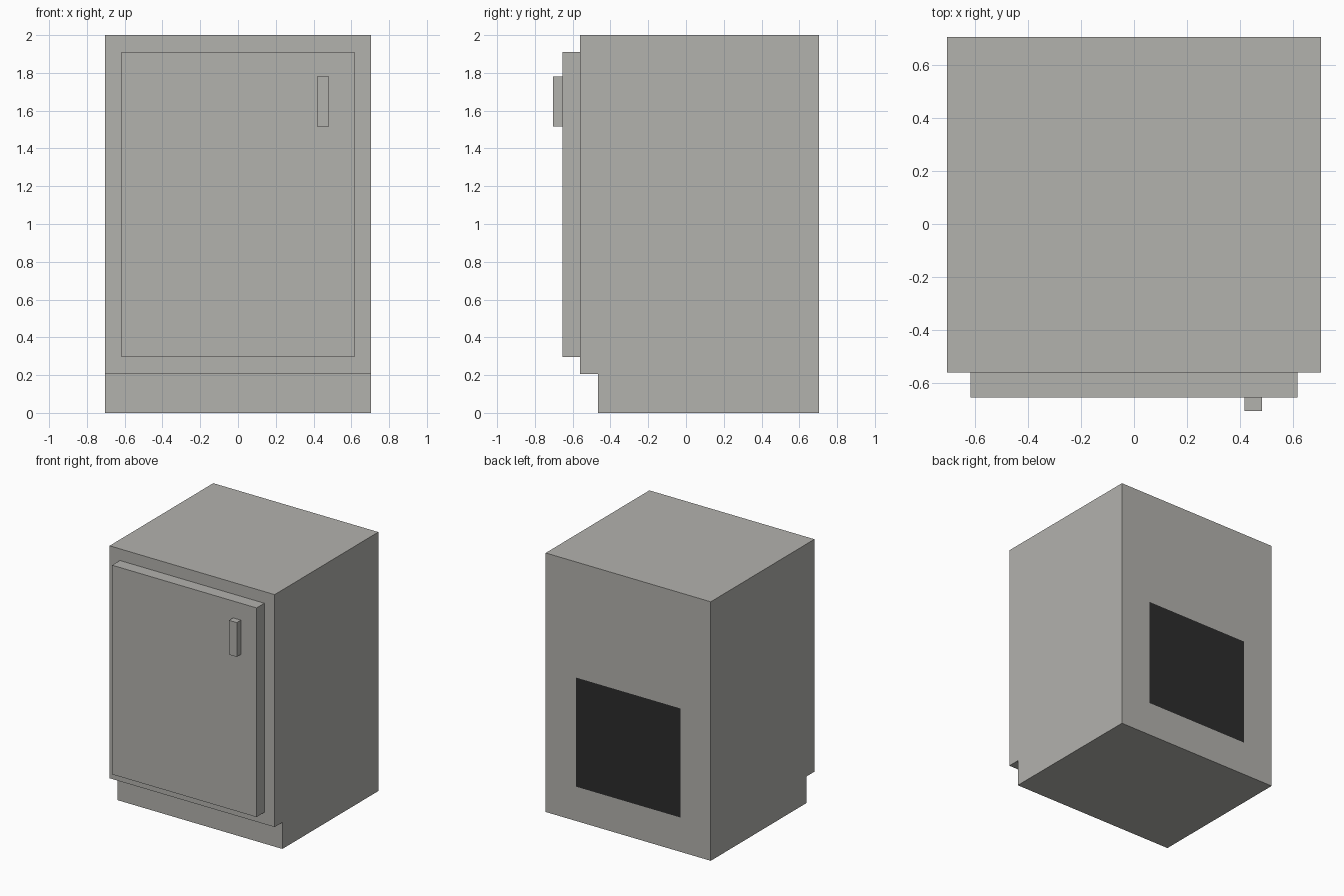
import bpy
import bmesh

cube = bpy.data.objects.get("Cube")
if cube:
    bpy.data.objects.remove(cube, do_unlink=True)


def material(name, rgb):
    mat = bpy.data.materials.new(name)
    mat.use_nodes = True
    color = (*rgb, 1.0)
    mat.diffuse_color = color
    mat.node_tree.nodes["Principled BSDF"].inputs["Base Color"].default_value = color
    return mat


grey = material("warm_grey", (0.45, 0.445, 0.42))
black = material("vent_black", (0.025, 0.025, 0.025))


def finish(name, bm, *mats):
    bmesh.ops.recalc_face_normals(bm, faces=bm.faces)
    mesh = bpy.data.meshes.new(name)
    bm.to_mesh(mesh)
    bm.free()
    for mat in mats:
        mesh.materials.append(mat)
    obj = bpy.data.objects.new(name, mesh)
    bpy.context.collection.objects.link(obj)


def box(name, low, high):
    bm = bmesh.new()
    bmesh.ops.create_cube(bm, size=1)
    for v in bm.verts:
        v.co = [h if c > 0 else l for c, l, h in zip(v.co, low, high)]
    finish(name, bm, grey)


HALF, FRONT, KICK = 0.705, -0.56, -0.465

# Cabinet body: side profile with a recessed toe kick, extruded across the width
bm = bmesh.new()
profile = [(KICK, 0), (HALF, 0), (HALF, 2), (FRONT, 2), (FRONT, 0.205), (KICK, 0.205)]
side = bm.faces.new([bm.verts.new((-HALF, y, z)) for y, z in profile])
swept = bmesh.ops.extrude_face_region(bm, geom=[side], use_keep_orig=True)["geom"]
for v in swept:
    if isinstance(v, bmesh.types.BMVert):
        v.co.x = HALF
bmesh.ops.recalc_face_normals(bm, faces=bm.faces)

# Dark rear vent panel, inset flush in the back face
bm.normal_update()
back = next(f for f in bm.faces if f.normal.y > 0.9)
bmesh.ops.inset_individual(bm, faces=[back], thickness=0.2)
for v in back.verts:
    v.co.x = 0.446 if v.co.x > 0 else -0.446
    v.co.z = 1.107 if v.co.z > 1 else 0.265
back.material_index = 1
finish("cabinet_body", bm, grey, black)

# Door and its handle
box("door", (-0.617, -0.655, 0.295), (0.617, FRONT, 1.91))
box("door_handle", (0.417, -HALF, 1.515), (0.483, -0.655, 1.78))
